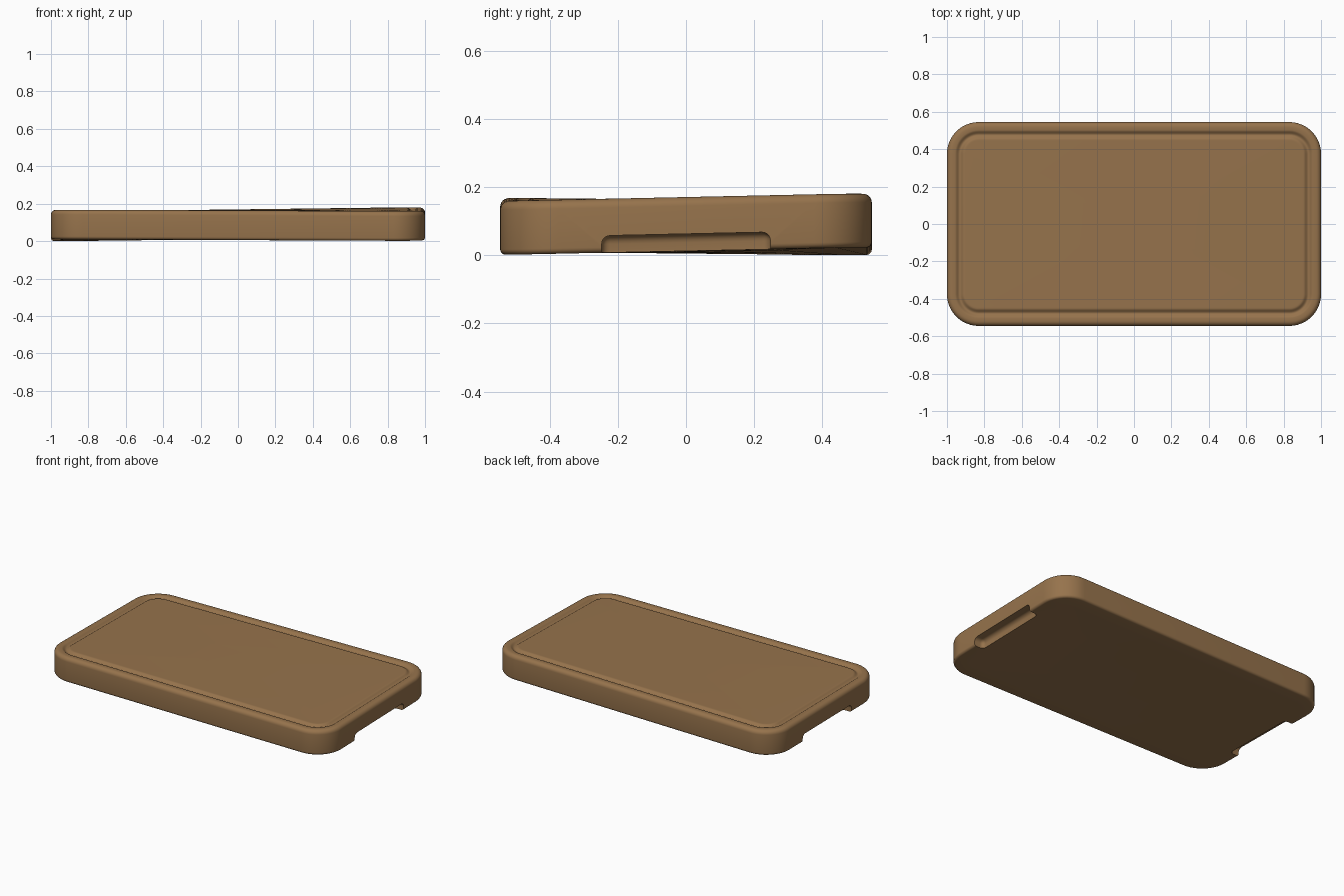
import bpy, bmesh, math

if "Cube" in bpy.data.objects:
    bpy.data.objects.remove(bpy.data.objects["Cube"])

HX, HY, T, R = 1.0, 0.545, 0.158, 0.17   # half length, half width, thickness, corner radius
SEG = 12                                 # segments per corner

wood = bpy.data.materials.new("warm brown wood")
wood.diffuse_color = (0.305, 0.171, 0.072, 1)
wood.use_nodes = True
wood.node_tree.nodes["Principled BSDF"].inputs["Base Color"].default_value = wood.diffuse_color


def ring(inset, scale=1.0):
    """Rounded rectangle outline, inset from the board edge."""
    hx, hy, r = HX - inset, HY - inset, max(R - inset, 0.07)
    pts = []
    for k, (sx, sy) in enumerate([(1, 1), (-1, 1), (-1, -1), (1, -1)]):
        for i in range(SEG + 1):
            a = math.pi / 2 * (k + i / SEG)
            pts.append(((sx * (hx - r) + r * math.cos(a)) * scale,
                        (sy * (hy - r) + r * math.sin(a)) * scale))
    return pts


def arc(cx, cz, r, a0, a1, n):
    """Profile points (inset, z, scale) along an arc."""
    out = []
    for i in range(n + 1):
        a = math.radians(a0 + (a1 - a0) * i / n)
        out.append((cx + r * math.cos(a), cz + r * math.sin(a), 1.0))
    return out


# Board profile, from bottom centre round the edge to top centre, with groove
br, tr = 0.016, 0.026
gr, gc, gd = 0.025, 0.068, 0.013
profile = [(0.1, 0, s) for s in (0.25, 0.6, 1.0)]
profile += arc(br, br, br, 270, 180, 5)
profile += arc(tr, T - tr, tr, 180, 90, 6)
for i in range(11):
    u = -1 + 2 * i / 10
    profile.append((gc + gr * u, T - gd * (0.5 + 0.5 * math.cos(math.pi * u)), 1.0))
profile += [(0.1, T, s) for s in (1.0, 0.6, 0.25)]

bm = bmesh.new()
rings = [[bm.verts.new((x, y, z)) for x, y in ring(ins, s)] for ins, z, s in profile]
n = len(rings[0])
for a, b in zip(rings, rings[1:]):
    for i in range(n):
        j = (i + 1) % n
        bm.faces.new((a[i], a[j], b[j], b[i]))
bm.faces.new(rings[0][::-1])
bm.faces.new(rings[-1])
bmesh.ops.recalc_face_normals(bm, faces=bm.faces)
me = bpy.data.meshes.new("cutting_board")
bm.to_mesh(me)
bm.free()
me.materials.append(wood)
board = bpy.data.objects.new("cutting_board", me)
bpy.context.collection.objects.link(board)

# Finger notches under both short ends
bpy.context.view_layer.objects.active = board
board.select_set(True)
for side in (-1, 1):
    cb = bmesh.new()
    bmesh.ops.create_cube(cb, size=1)
    for v in cb.verts:
        v.co = (side * (1.05 + v.co.x * side * 0.23), v.co.y * 0.495, -0.025 + v.co.z * 0.15)
    bmesh.ops.recalc_face_normals(cb, faces=cb.faces)
    bmesh.ops.bevel(cb, geom=cb.edges[:], offset=0.025, segments=5,
                    profile=0.5, affect='EDGES')
    cm = bpy.data.meshes.new("notch_cutter")
    cb.to_mesh(cm)
    cb.free()
    cm.materials.append(wood)
    cutter = bpy.data.objects.new("notch_cutter", cm)
    cutter.hide_render = True
    bpy.context.collection.objects.link(cutter)
    mod = board.modifiers.new("finger_notch", 'BOOLEAN')
    mod.operation = 'DIFFERENCE'
    mod.solver = 'EXACT'
    mod.object = cutter
    bpy.ops.object.modifier_apply(modifier=mod.name)
    bpy.data.objects.remove(cutter)

# Slight warp of the whole board
for v in board.data.vertices:
    x, y = v.co.x / HX, v.co.y / HY
    v.co.z += 0.010 + 0.004 * x + 0.003 * y + 0.009 * x * y
zmin = min(v.co.z for v in board.data.vertices)
for v in board.data.vertices:
    v.co.z -= zmin

bpy.ops.object.shade_smooth_by_angle(angle=math.radians(35))
